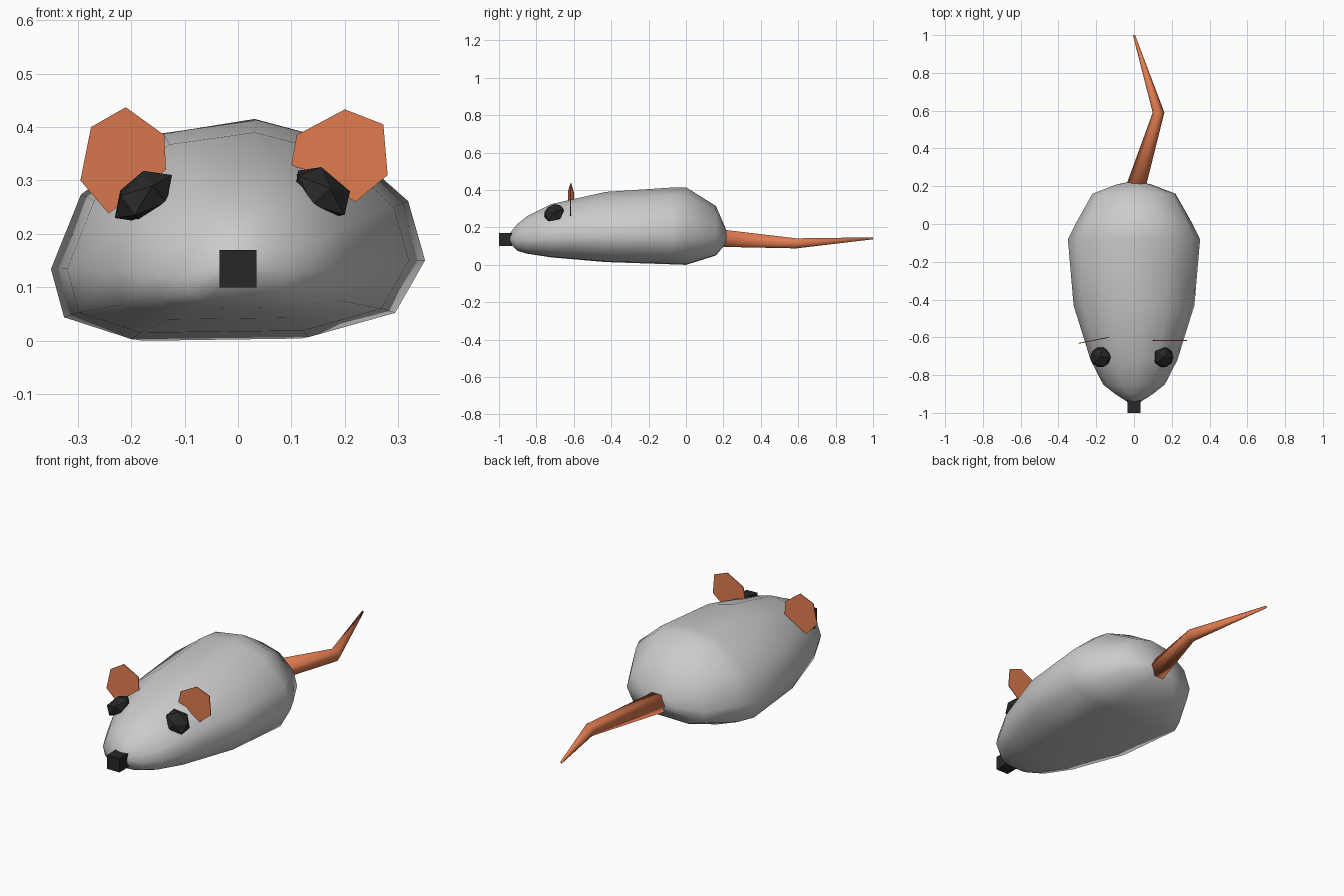
import bpy, bmesh
from math import cos, sin, tau
from mathutils import Vector

if "Cube" in bpy.data.objects:
    bpy.data.objects.remove(bpy.data.objects["Cube"])


def material(name, color):
    m = bpy.data.materials.new(name)
    m.diffuse_color = color
    m.use_nodes = True
    m.node_tree.nodes["Principled BSDF"].inputs["Base Color"].default_value = m.diffuse_color
    return m


pink = material("pink_skin", (0.75, 0.2, 0.08, 1))
black = material("black", (0.02, 0.02, 0.02, 1))


def finish(name, bm, mat=None, smooth=False):
    bmesh.ops.recalc_face_normals(bm, faces=bm.faces)
    me = bpy.data.meshes.new(name)
    bm.to_mesh(me)
    bm.free()
    ob = bpy.data.objects.new(name, me)
    bpy.context.collection.objects.link(ob)
    if mat:
        me.materials.append(mat)
    for p in me.polygons:
        p.use_smooth = smooth
    return ob


def loft(name, rings, mat=None, smooth=False):
    bm = bmesh.new()
    loops = [[bm.verts.new(p) for p in ring] for ring in rings]
    n = len(loops[0])
    for a, b in zip(loops, loops[1:]):
        for i in range(n):
            j = (i + 1) % n
            bm.faces.new((a[i], a[j], b[j], b[i]))
    bm.faces.new(loops[0])
    bm.faces.new(loops[-1])
    return finish(name, bm, mat, smooth)


# Body: one slightly irregular section scaled along the length
section = [(1, .36), (.91, .63), (.55, .90), (.1, 1), (-.4, .94), (-.84, .66),
           (-1, .32), (-.93, .1), (-.57, 0), (.38, .01), (.84, .12)]
stations = [  # y, half width, bottom, top
    (-.945, .03, .12, .165), (-.90, .10, .075, .22), (-.85, .163, .06, .26),
    (-.72, .23, .04, .325), (-.43, .32, .015, .39), (-.08, .35, .003, .413),
    (0, .31, 0, .415), (.16, .22, .05, .315), (.21, .09, .11, .20), (.22, .04, .13, .17)]
loft("body", [[(u * w, y, zb + v * (zt - zb)) for u, v in section]
              for y, w, zb, zt in stations], smooth=True)

# Tail: tapered tube with one bend
tail = [(0.01, .2, .142, .053), (.13, .59, .115, .031), (0, 1, .142, .006)]
loft("tail", [[(x + r * cos(tau * i / 6), y, z + r * sin(tau * i / 6))
               for i in range(6)] for x, y, z, r in tail], pink, smooth=True)

# Ears: thin flat plates
ears = {
    "left_ear": ([(-.21, .437), (-.275, .40), (-.295, .30), (-.242, .238),
                  (-.135, .32), (-.138, .385)], lambda x: -.573 + .2 * x),
    "right_ear": ([(.2, .433), (.272, .405), (.28, .31), (.22, .26),
                   (.10, .33), (.11, .385)], lambda x: -.617),
}
for name, (outline, depth) in ears.items():
    loft(name, [[(x, depth(x) + d, z) for x, z in outline]
                for d in (-.002, .002)], pink)

# Eyes: faceted balls tilted along the slope of the head
for name, x, z, side in (("left_eye", -.177, .27, 1), ("right_eye", .156, .277, -1)):
    bm = bmesh.new()
    bmesh.ops.create_icosphere(bm, subdivisions=1, radius=.06)
    for v in bm.verts:
        v.co = Vector((x, -.705, z)) + Vector(
            (v.co.x, v.co.y, .8 * v.co.z + .35 * side * v.co.x + .15 * v.co.y))
    finish(name, bm, black)

# Nose: small cube
bm = bmesh.new()
bmesh.ops.create_cube(bm, size=.07)
bmesh.ops.translate(bm, verts=bm.verts, vec=(0, -.965, .135))
finish("nose", bm, black)
